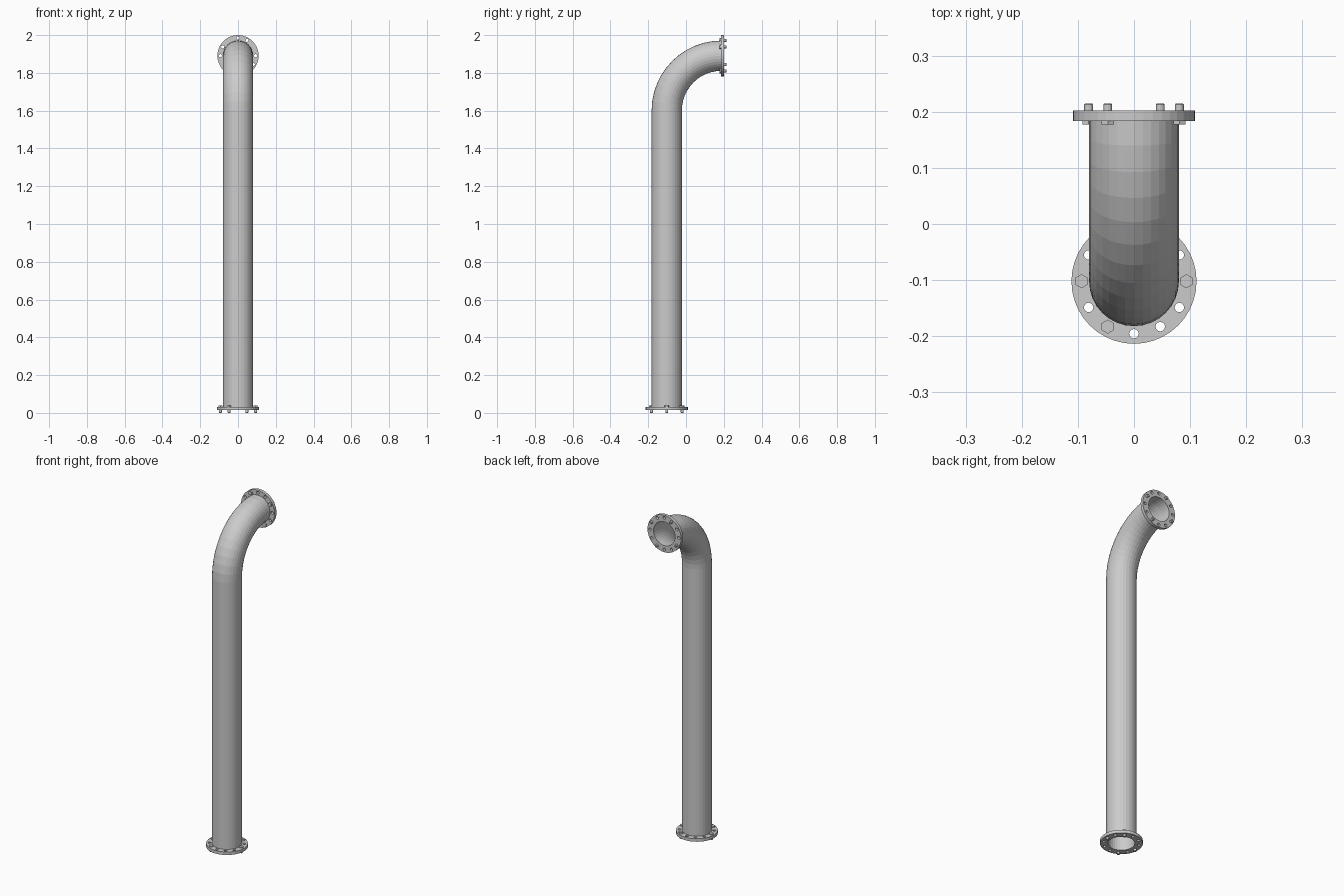
import bpy, bmesh
from math import sin, cos, pi, radians
from mathutils import Matrix, Vector

if "Cube" in bpy.data.objects:
    bpy.data.objects.remove(bpy.data.objects["Cube"])

PIPE_Y, PIPE_R, BORE = -0.102, 0.08, 0.07
BEND_R, BEND_Z = 0.29, 1.601
HOLE_CIRCLE = 0.0935
SIDES = 32


def add_object(name, bm):
    bmesh.ops.recalc_face_normals(bm, faces=bm.faces)
    mesh = bpy.data.meshes.new(name)
    bm.to_mesh(mesh)
    bm.free()
    ob = bpy.data.objects.new(name, mesh)
    bpy.context.collection.objects.link(ob)
    return ob


def make_tube(name, stations):
    """Hollow tube through (centre, tilt) stations lying in the YZ plane."""
    bm = bmesh.new()

    def ring(centre, tilt, r):
        side = Vector((0, -cos(tilt), sin(tilt)))
        return [bm.verts.new(centre + Vector((r * cos(a), 0, 0)) + side * (r * sin(a)))
                for a in (2 * pi * i / SIDES for i in range(SIDES))]

    outer = [ring(c, t, PIPE_R) for c, t in stations]
    inner = [ring(c, t, BORE) for c, t in stations]
    loops = outer + inner[::-1]
    # go up the outside, over the rim, down the inside and close the loop
    for a, b in zip(loops, loops[1:] + loops[:1]):
        for i in range(SIDES):
            j = (i + 1) % SIDES
            bm.faces.new((a[i], a[j], b[j], b[i]))
    return add_object(name, bm)


def make_flange(name, radius, frame, thick=0.018):
    """Ring plate with a bore and twelve bolt holes, local z pointing outward."""
    cu = bpy.data.curves.new(name, 'CURVE')
    cu.dimensions, cu.fill_mode, cu.extrude = '2D', 'BOTH', thick / 2
    circles = [(0, 0, radius, 40), (0, 0, BORE, SIDES)]
    circles += [(HOLE_CIRCLE * cos(k * pi / 6), HOLE_CIRCLE * sin(k * pi / 6), 0.0085, 12)
                for k in range(12)]
    for x, y, r, n in circles:
        sp = cu.splines.new('POLY')
        sp.points.add(n - 1)
        for i, p in enumerate(sp.points):
            p.co = (x + r * cos(2 * pi * i / n), y + r * sin(2 * pi * i / n), 0, 1)
        sp.use_cyclic_u = True
    tmp = bpy.data.objects.new(name + "_outline", cu)
    bpy.context.collection.objects.link(tmp)
    bpy.context.view_layer.update()
    mesh = bpy.data.meshes.new_from_object(tmp.evaluated_get(bpy.context.evaluated_depsgraph_get()))
    bpy.data.objects.remove(tmp)
    ob = bpy.data.objects.new(name, mesh)
    bpy.context.collection.objects.link(ob)
    mesh.transform(frame @ Matrix.Translation((0, 0, thick / 2)))
    for p in mesh.polygons:
        p.use_smooth = False


def make_bolt(name, angle, frame, tip):
    """Hex head on the pipe side, shank with a chamfered tip on the outside."""
    bm = bmesh.new()

    def cone(r1, r2, z1, z2, n):
        bmesh.ops.create_cone(bm, cap_ends=True, segments=n, radius1=r1, radius2=r2,
                              depth=z2 - z1, matrix=Matrix.Translation((0, 0, (z1 + z2) / 2)))

    cone(0.0125, 0.0125, -0.007, 0, 6)
    cone(0.0078, 0.0078, -0.001, tip - 0.002, 12)
    cone(0.0078, 0.006, tip - 0.002, tip, 12)
    a = radians(angle)
    bm.transform(frame @ Matrix.Translation((HOLE_CIRCLE * cos(a), HOLE_CIRCLE * sin(a), 0)))
    add_object(name, bm)


# Straight riser and the 90 degree elbow
make_tube("riser_pipe", [(Vector((0, PIPE_Y, 0.02)), 0), (Vector((0, PIPE_Y, BEND_Z)), 0)])
bend = [i * pi / 24 for i in range(13)]
make_tube("elbow_pipe", [(Vector((0, PIPE_Y + BEND_R * (1 - cos(t)), BEND_Z + BEND_R * sin(t))), t)
                         for t in bend])

# Base flange faces down, outlet flange faces back (+y)
base = Matrix.Translation((0, PIPE_Y, 0.032)) @ Matrix.Rotation(pi, 4, 'X')
outlet = Matrix.Translation((0, 0.184, BEND_Z + BEND_R)) @ Matrix.Rotation(-pi / 2, 4, 'X')
make_flange("base_flange", 0.1115, base)
make_flange("outlet_flange", 0.109, outlet)

# Bolts in some of the holes (local angles, mirrored by the frame turn)
for i, ang in enumerate((0, 60, 180, 240)):
    make_bolt(f"base_bolt_{i + 1}", -ang, base, 0.032)
for i, ang in enumerate((30, 120, 210, 300)):
    make_bolt(f"outlet_bolt_{i + 1}", -ang, outlet, 0.031)
